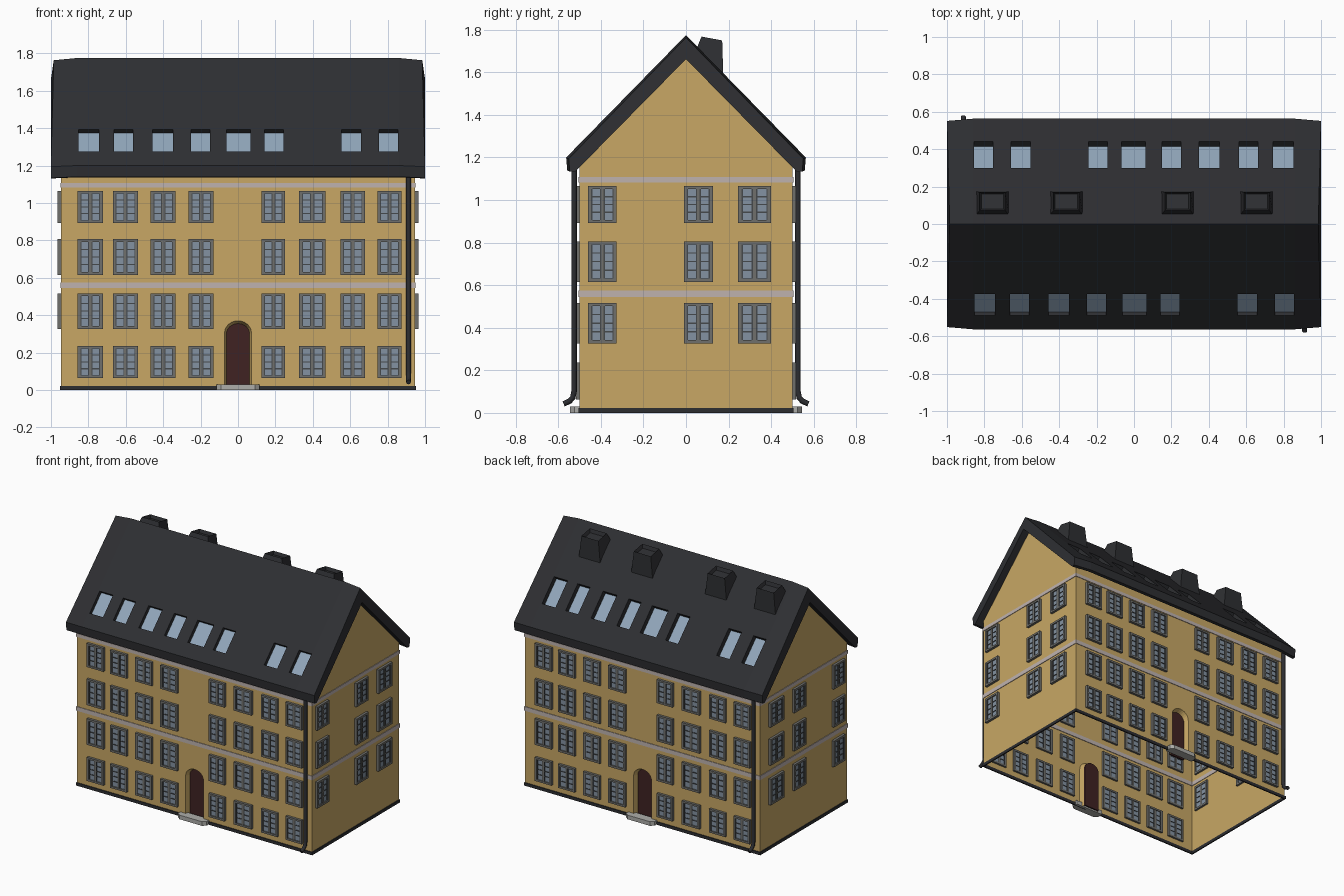
import bpy, bmesh, math
from mathutils import Matrix, Vector

if "Cube" in bpy.data.objects:
    bpy.data.objects.remove(bpy.data.objects["Cube"])

def mat(name, r, g, b):
    m = bpy.data.materials.new(name)
    m.diffuse_color = (r, g, b, 1)
    m.use_nodes = True
    m.node_tree.nodes["Principled BSDF"].inputs["Base Color"].default_value = m.diffuse_color
    return m

WALL = mat("ochre_plaster", 0.58, 0.39, 0.13)
ROOF = mat("dark_slate", 0.027, 0.028, 0.032)
BAND = mat("pale_stone", 0.52, 0.45, 0.43)
STEP = mat("step_stone", 0.42, 0.42, 0.40)
FRAME = mat("frame_grey", 0.16, 0.16, 0.15)
BAR = mat("bar_grey", 0.06, 0.065, 0.07)
GLASS = mat("window_glass", 0.23, 0.29, 0.36)
SKY = mat("skylight_glass", 0.28, 0.38, 0.49)
DOOR = mat("door_wood", 0.05, 0.016, 0.016)
PIPE = mat("pipe_metal", 0.025, 0.026, 0.03)

HX, HY = 0.946, 0.5
TURN = Matrix.Rotation(math.pi, 4, 'Z')     # front -> back
SIDES = (("front", Matrix.Identity(4)), ("back", TURN))

def add(name, data, mw=None):
    ob = bpy.data.objects.new(name, data)
    bpy.context.collection.objects.link(ob)
    if mw is not None:
        ob.matrix_world = mw
    return ob

def to_mesh(bm, name, *mats):
    bmesh.ops.recalc_face_normals(bm, faces=bm.faces)
    me = bpy.data.meshes.new(name)
    bm.to_mesh(me)
    bm.free()
    for m in mats:
        me.materials.append(m)
    return me

def box(bm, lo, hi, idx=0, mw=None):
    lo, hi = Vector(lo), Vector(hi)
    m = Matrix.Translation((lo + hi) / 2) @ Matrix.Diagonal((*(hi - lo), 1))
    vs = bmesh.ops.create_cube(bm, size=1, matrix=(mw @ m) if mw else m)["verts"]
    for f in {f for v in vs for f in v.link_faces}:
        f.material_index = idx

def loft(bm, loops, caps=True):
    rows = [[bm.verts.new(p) for p in lp] for lp in loops]
    n = len(rows[0])
    for a, b in zip(rows, rows[1:]):
        for i in range(n):
            j = (i + 1) % n
            bm.faces.new((a[i], a[j], b[j], b[i]))
    if caps:
        bm.faces.new(rows[0])
        bm.faces.new(rows[-1])
    return rows

def ring(name, out, z0, z1, m):
    # band running around the outside of the walls
    def rect(d, z):
        x, y = HX + d, HY + d
        return [(-x, -y, z), (x, -y, z), (x, y, z), (-x, y, z)]
    bm = bmesh.new()
    loft(bm, [rect(-0.004, z0), rect(out, z0), rect(out, z1), rect(-0.004, z1), rect(-0.004, z0)], False)
    bmesh.ops.remove_doubles(bm, verts=bm.verts, dist=1e-5)
    add(name, to_mesh(bm, name, m))

def arch(hw, spring, rise, y):
    pts = [(-hw, y, 0)]
    for i in range(13):
        t = math.pi * (1 - i / 12)
        pts.append((hw * math.cos(t), y, spring + rise * math.sin(t)))
    return pts + [(hw, y, 0)]

# walls: open shell with arched door notches and gables
bm = bmesh.new()
outer, inner = arch(0.072, 0.305, 0.065, -HY), arch(0.062, 0.30, 0.055, -HY + 0.035)
for _, R in SIDES:
    outline = [(-HX, -HY, 0)] + outer + [(HX, -HY, 0), (HX, -HY, 1.19), (-HX, -HY, 1.19)]
    bm.faces.new([bm.verts.new(R @ Vector(p)) for p in outline])
    a = [bm.verts.new(R @ Vector(p)) for p in outer]
    b = [bm.verts.new(R @ Vector(p)) for p in inner]
    for i in range(len(a) - 1):
        bm.faces.new((a[i], a[i + 1], b[i + 1], b[i]))
    gable = [(HX, -HY, 0), (HX, HY, 0), (HX, HY, 1.19), (HX, 0, 1.69), (HX, -HY, 1.19)]
    bm.faces.new([bm.verts.new(R @ Vector(p)) for p in gable])
bmesh.ops.remove_doubles(bm, verts=bm.verts, dist=1e-5)
add("walls", to_mesh(bm, "walls", WALL))

ring("plinth", 0.005, 0, 0.022, PIPE)
ring("lower_band", 0.004, 0.545, 0.575, BAND)
ring("upper_band", 0.004, 1.083, 1.108, BAND)

# doors and chamfered doorsteps
bm = bmesh.new()
loft(bm, [inner, [(x, y + 0.01, z) for x, y, z in inner]])
door = to_mesh(bm, "door", DOOR)
bm = bmesh.new()
step = [(-0.115, -0.48), (-0.115, -0.525), (-0.09, -0.545), (0.09, -0.545), (0.115, -0.525), (0.115, -0.48)]
loft(bm, [[(x, y, z) for x, y in step] for z in (0, 0.03)])
stair = to_mesh(bm, "doorstep", STEP)

# window: frame, two sashes with cross bars, glass (outward is -y)
bm = bmesh.new()
W, H, t = 0.065, 0.089, 0.014
for s in (-1, 1):
    box(bm, (min(s * W, s * (W - t)), -0.018, -H), (max(s * W, s * (W - t)), 0.014, H))
    box(bm, (-W + t, -0.018, min(s * H, s * (H - t))), (W - t, 0.014, max(s * H, s * (H - t))))
box(bm, (-0.006, -0.016, -H + t), (0.006, 0.012, H - t))
for k in (-1, 0, 1):
    z = k * (H - t) / 2
    box(bm, (-W + t, -0.013, z - 0.003), (W - t, 0.011, z + 0.003), 1)
for k in (-1, 1):
    for x in (k * 0.0085, k * (W - t - 0.0025)):
        box(bm, (x - 0.0025, -0.013, -H + t), (x + 0.0025, 0.011, H - t), 1)
box(bm, (-W + t, -0.009, -H + t), (W - t, 0.008, H - t), 2)
window = to_mesh(bm, "window", FRAME, BAR, GLASS)

def place_window(name, R, x, off, z, w=0.13, h=0.178):
    add(name, window, R @ Matrix.Translation((x, -off, z)) @ Matrix.Diagonal((w / 0.13, 1, h / 0.178, 1)))

ROWS = ((0.15, 0.172), (0.422, 0.19), (0.711, 0.19), (0.979, 0.172))
COLS = ((-0.79, 0.134), (-0.602, 0.134), (-0.4, 0.134), (-0.197, 0.134),
        (0.189, 0.125), (0.398, 0.142), (0.613, 0.13), (0.81, 0.13))
for side, R in SIDES:
    add(side + "_door", door, R)
    add(side + "_doorstep", stair, R)
    for z, h in ROWS:
        for x, w in COLS:
            place_window(side + "_window", R, x, HY, z, w, h)
for s, side in ((1, "right"), (-1, "left")):
    R = Matrix.Rotation(s * math.pi / 2, 4, 'Z')
    for z, h in ROWS[1:]:
        for y, w in ((-0.393, 0.134), (0.058, 0.137), (0.322, 0.156)):
            place_window(side + "_window", R, s * y, HX, z, w, h)

# roof: thick gabled slab, dipping slightly at both ends
def section(x, xr, dy, dz):
    half = [(0.563, 1.2), (0.558, 1.14), (0.535, 1.137)]
    pts = [(xr, 0, 1.775 - dz)] + [(x, y - dy, z - dz / 2) for y, z in half]
    pts += [(x, 0, 1.668 - dz / 2)]
    return pts + [(x, -(y - dy), z - dz / 2) for y, z in reversed(half)]
bm = bmesh.new()
loft(bm, [section(-1, -0.985, 0.012, 0.012), section(-0.86, -0.86, 0, 0),
          section(0.86, 0.86, 0, 0), section(1, 0.985, 0.012, 0.012)])
roof = add("roof", to_mesh(bm, "roof", ROOF))

# recessed skylights, cut along the slope
slope = math.atan2(0.575, 0.563)
cut, pane = bmesh.new(), bmesh.new()
for (side, R), (y0, y1, d) in zip(SIDES, ((0.375, 0.49, 0.03), (0.30, 0.44, 0.04))):
    ym = (y0 + y1) / 2
    L = (y1 - y0) / 2 / math.cos(slope)
    M = R @ Matrix.Translation((0, -ym, 1.775 - ym * math.tan(slope))) @ Matrix.Rotation(slope, 4, 'X')
    for x, w in ((-0.798, 0.108), (-0.612, 0.1), (-0.402, 0.11), (-0.2, 0.1),
                 (0.003, 0.13), (0.193, 0.1), (0.606, 0.104), (0.805, 0.1)):
        box(cut, (x - w / 2, -L, -d), (x + w / 2, L, 0.05), 0, M)
        box(pane, (x - w / 2, -L, -d - 0.006), (x + w / 2, L, -d + 0.003), 0, M)
cutter = add("skylight_cutter", to_mesh(cut, "skylight_cutter", ROOF))
cutter.hide_render = True
cutter.hide_set(True)
mod = roof.modifiers.new("skylight_openings", 'BOOLEAN')
mod.operation, mod.object, mod.solver = 'DIFFERENCE', cutter, 'EXACT'
add("skylight_panes", to_mesh(pane, "skylight_panes", SKY))

# four tapered chimneys behind the ridge, hollowed at the top
bm = bmesh.new()
loft(bm, [[(-0.09, 0.045, 1.70), (0.09, 0.045, 1.70), (0.09, 0.176, 1.56), (-0.09, 0.176, 1.56)],
          [(-0.068, 0.073, 1.768), (0.068, 0.073, 1.768), (0.068, 0.17, 1.75), (-0.068, 0.17, 1.75)]])
bmesh.ops.recalc_face_normals(bm, faces=bm.faces)
top = max(bm.faces, key=lambda f: f.calc_center_median().z)
bmesh.ops.inset_region(bm, faces=[top], thickness=0.012)
bmesh.ops.translate(bm, verts=top.verts, vec=(0, 0, -0.025))
chimney = to_mesh(bm, "chimney", ROOF)
for x in (-0.757, -0.362, 0.233, 0.655):
    add("chimney", chimney, Matrix.Translation((x, 0, 0)))

# drainpipes with a kicked-out foot
cu = bpy.data.curves.new("drainpipe", 'CURVE')
cu.dimensions = '3D'
cu.bevel_depth, cu.bevel_resolution, cu.use_fill_caps = 0.013, 2, True
path = [(-0.526, 1.16), (-0.526, 0.1), (-0.532, 0.072), (-0.546, 0.056), (-0.575, 0.042)]
sp = cu.splines.new('POLY')
sp.points.add(len(path) - 1)
for p, (y, z) in zip(sp.points, path):
    p.co = (0.912, y, z, 1)
cu.materials.append(PIPE)
for side, R in SIDES:
    add(side + "_drainpipe", cu, R)
